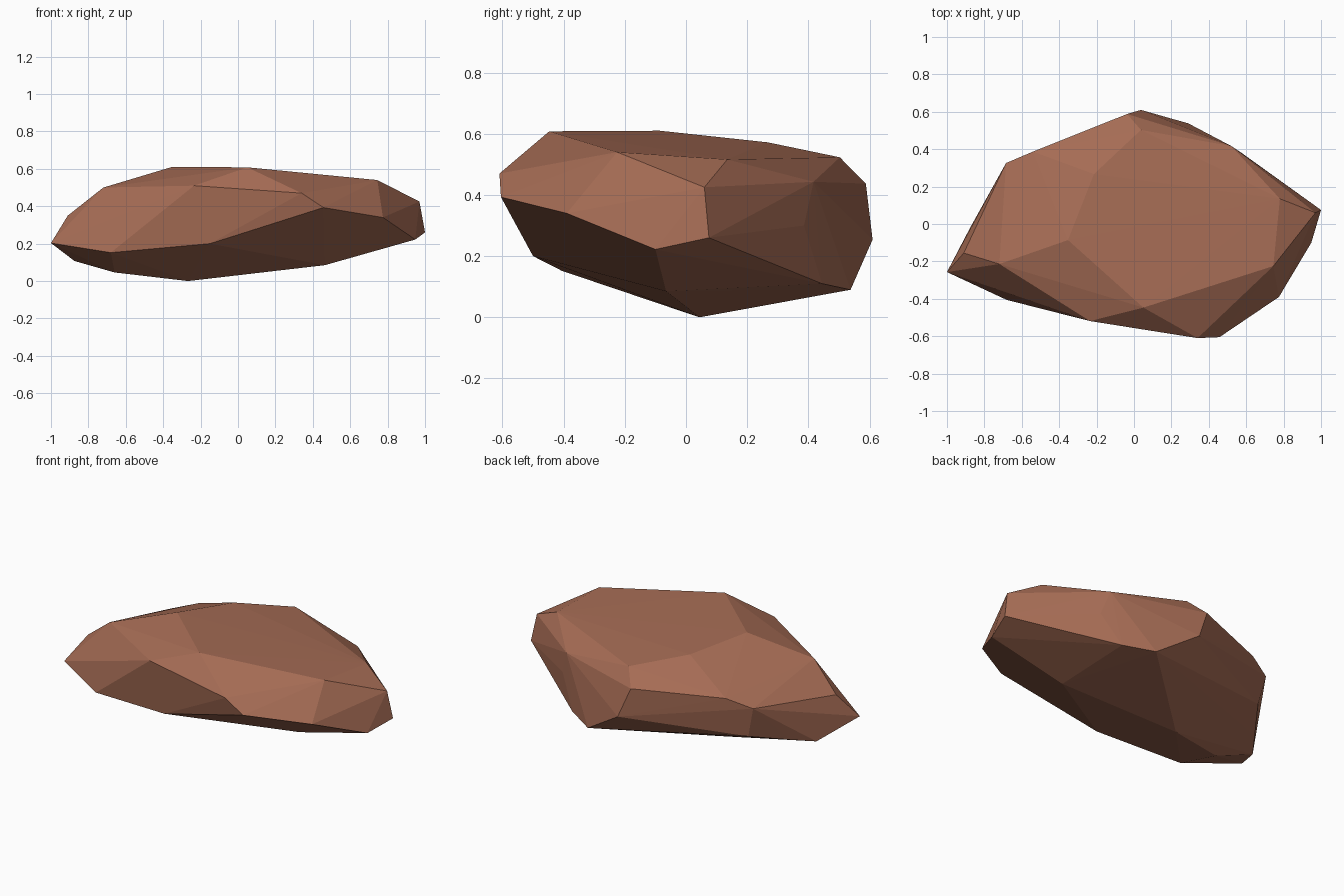
import bpy, bmesh

# Corner points of the chipped boulder, grouped by band
crown = [(-.72, -.214, .5), (-.353, -.086, .61), (.05, -.447, .608), (.745, -.225, .54),
         (.78, .135, .516), (.037, .503, .523), (-.214, .267, .572), (-.235, -.519, .51)]
girdle = [(-1, -.257, .203), (-.91, -.155, .35), (.97, .06, .425), (1, .075, .26),
          (.948, -.1, .222), (.775, -.39, .34), (.457, -.605, .393), (.34, -.61, .47),
          (.52, .417, .443), (.567, .386, .3), (-.037, .588, .437), (.037, .61, .254),
          (-.54, .387, .435), (-.684, .326, .387)]
base = [(-.68, -.406, .152), (-.15, -.5, .2), (.465, -.065, .085), (-.267, .044, 0),
        (-.66, -.077, .046), (-.874, -.016, .107), (-.786, .107, .14),
        (-.64, .31, .2), (.29, .538, .09), (.46, .445, .11)]

# Wrap the corners in flat facets
bm = bmesh.new()
for p in crown + girdle + base:
    bm.verts.new(p)
hull = bmesh.ops.convex_hull(bm, input=bm.verts[:])
inner = {g for g in hull["geom_interior"] + hull["geom_unused"]
         if isinstance(g, bmesh.types.BMVert)}
bmesh.ops.delete(bm, geom=list(inner), context='VERTS')
bmesh.ops.recalc_face_normals(bm, faces=bm.faces[:])

mesh = bpy.data.meshes.new("boulder")
bm.to_mesh(mesh)
bm.free()
boulder = bpy.data.objects.new("boulder", mesh)
bpy.context.collection.objects.link(boulder)

# Single reddish brown stone colour
stone = bpy.data.materials.new("reddish brown stone")
stone.diffuse_color = (.38, .15, .09, 1)
mesh.materials.append(stone)
